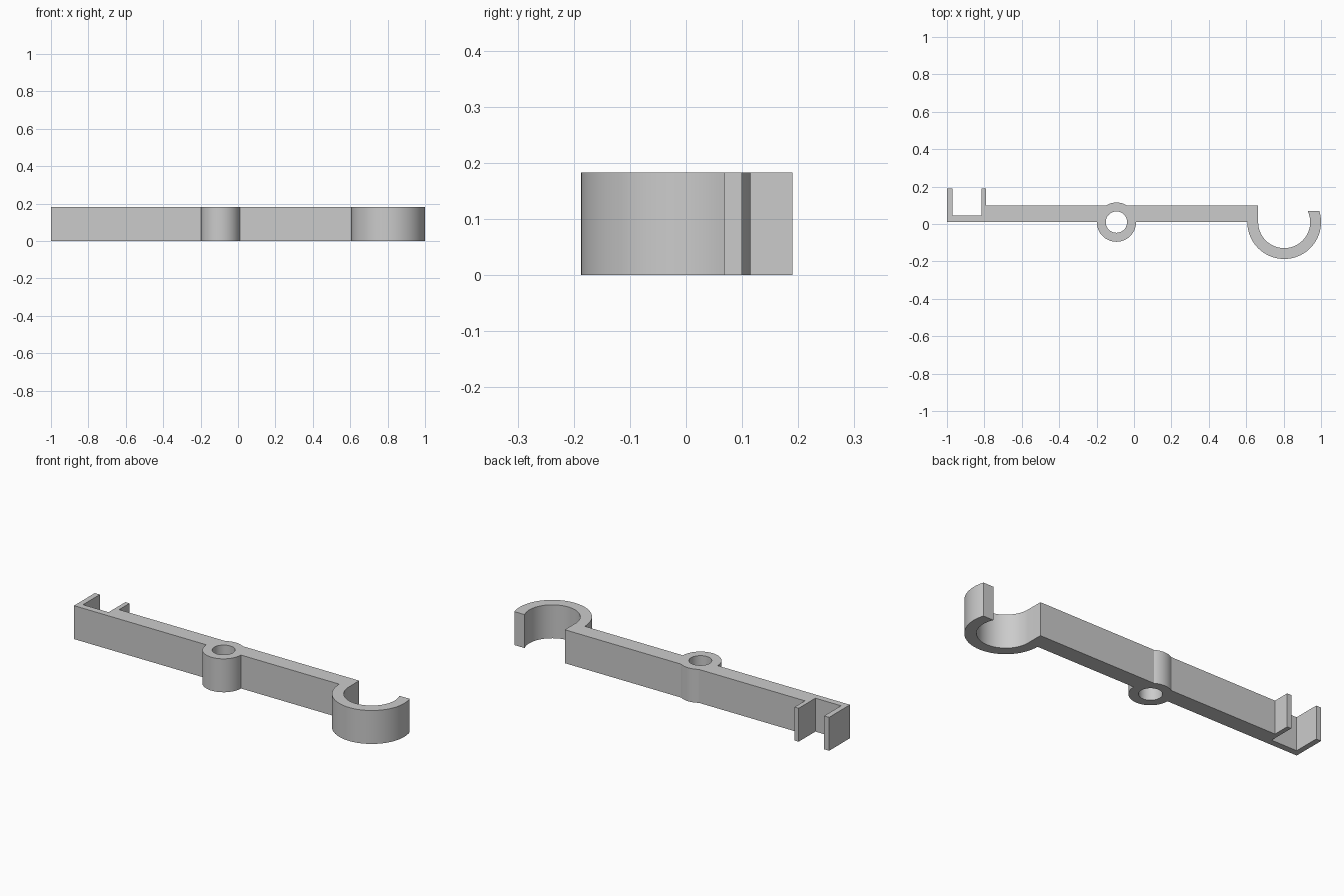
import bpy
import bmesh
import math

cube = bpy.data.objects.get("Cube")
if cube:
    bpy.data.objects.remove(cube, do_unlink=True)

HEIGHT = 0.183
FRONT, BACK = 0.01, 0.10                       # bar faces in y
RING, RING_R, HOLE_R = (-0.094, FRONT), 0.105, 0.057
HOOK, HOOK_OUT, HOOK_IN = (0.803, FRONT), 0.197, 0.139
TIP = 0.059                                    # hook tip above hook centre


def arc(centre, radius, start, end, steps):
    """Points along an arc, angles in degrees."""
    return [(centre[0] + radius * math.cos(math.radians(start + (end - start) * i / steps)),
             centre[1] + radius * math.sin(math.radians(start + (end - start) * i / steps)))
            for i in range(steps + 1)]


def rise(height, radius):
    """Angle at which a circle reaches the given height over its centre."""
    return math.degrees(math.asin(height / radius))


def add_loop(bm, points):
    verts = [bm.verts.new((x, y, 0)) for x, y in points]
    return [bm.edges.new((v, verts[(i + 1) % len(verts)])) for i, v in enumerate(verts)]


# Outline, counter-clockwise from the front corner of the slot end
bump = rise(BACK - FRONT, RING_R)
outline = [(-1.0, FRONT)]
outline += arc(RING, RING_R, 180, 360, 32)                               # ring front
outline += arc(HOOK, HOOK_OUT, 180, 360 + rise(TIP, HOOK_OUT), 48)       # hook outside
outline += arc(HOOK, HOOK_IN, 360 + rise(TIP, HOOK_IN), 180, 48)         # hook inside
outline += [(HOOK[0] - HOOK_IN, BACK)]                                   # bar end
outline += arc(RING, RING_R, bump, 180 - bump, 12)                       # ring back bump
outline += [(-0.79, BACK), (-0.79, 0.19), (-0.815, 0.19), (-0.815, 0.045),
            (-0.97, 0.045), (-0.97, 0.19), (-1.0, 0.19)]                 # slot walls
hole = arc(RING, HOLE_R, 0, 360, 48)[:-1]

# Fill the profile around the hole and extrude it upward
bm = bmesh.new()
edges = add_loop(bm, outline) + add_loop(bm, hole)
bmesh.ops.triangle_fill(bm, use_beauty=True, edges=edges)
top = bmesh.ops.extrude_face_region(bm, geom=bm.faces[:], use_keep_orig=True)
bmesh.ops.translate(bm, vec=(0, 0, HEIGHT),
                    verts=[g for g in top["geom"] if isinstance(g, bmesh.types.BMVert)])
bmesh.ops.recalc_face_normals(bm, faces=bm.faces[:])
mesh = bpy.data.meshes.new("clip_arm")
bm.to_mesh(mesh)
bm.free()

# Plain grey material
grey = bpy.data.materials.new("light grey")
grey.use_nodes = True
colour = (0.6, 0.6, 0.6, 1)
grey.diffuse_color = colour
grey.node_tree.nodes["Principled BSDF"].inputs["Base Color"].default_value = colour
mesh.materials.append(grey)

arm = bpy.data.objects.new("clip_arm", mesh)
bpy.context.collection.objects.link(arm)
bpy.ops.object.select_all(action="DESELECT")
arm.select_set(True)
bpy.context.view_layer.objects.active = arm
bpy.ops.object.shade_smooth_by_angle(angle=math.radians(25))
